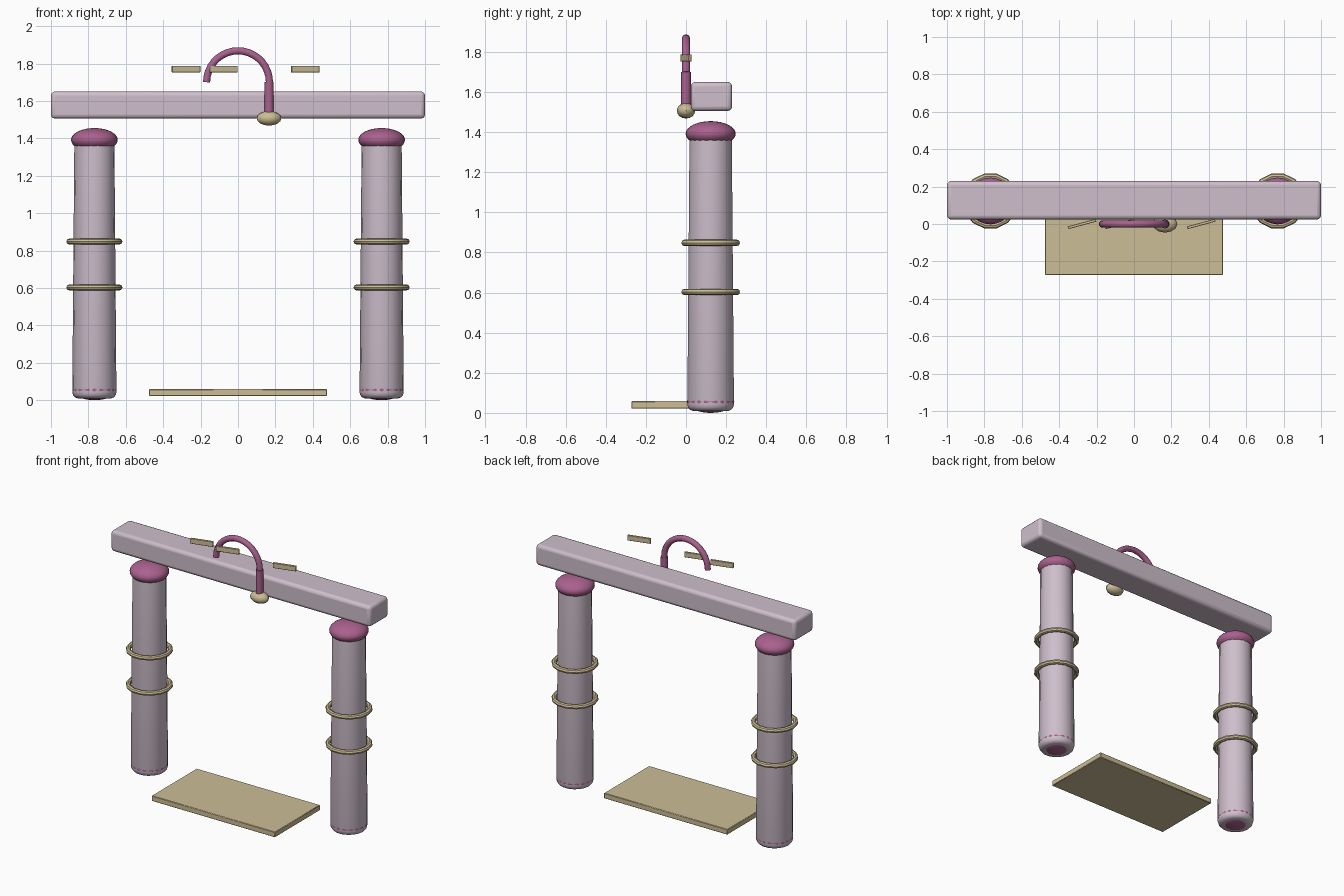
import bpy, math

if "Cube" in bpy.data.objects:
    bpy.data.objects.remove(bpy.data.objects["Cube"])


def material(name, rgb):
    m = bpy.data.materials.new(name)
    m.diffuse_color = (*rgb, 1)
    m.use_nodes = True
    m.node_tree.nodes["Principled BSDF"].inputs["Base Color"].default_value = m.diffuse_color
    return m


STONE = material("pale_stone", (0.62, 0.52, 0.60))
PLUM = material("plum", (0.40, 0.12, 0.27))
GOLD = material("sand_gold", (0.60, 0.51, 0.30))


def finish(name, mat, smooth=True):
    o = bpy.context.object
    o.name = name
    o.data.materials.append(mat)
    bpy.ops.object.transform_apply(location=False, rotation=False, scale=True)
    if smooth:
        bpy.ops.object.shade_smooth_by_angle(angle=math.radians(40))
    return o


def box(name, mat, loc, size, bevel=0.0, segments=1, turn=0.0):
    bpy.ops.mesh.primitive_cube_add(size=1, location=loc, rotation=(0, 0, turn))
    bpy.context.object.scale = size
    o = finish(name, mat)
    if bevel:
        b = o.modifiers.new("bevel", "BEVEL")
        b.width, b.segments = bevel, segments
    return o


def ellipsoid(name, mat, loc, radii, seg=24, rings=16):
    bpy.ops.mesh.primitive_uv_sphere_add(segments=seg, ring_count=rings, radius=1, location=loc)
    bpy.context.object.scale = radii
    return finish(name, mat)


def lathe(name, mat, loc, profile, n):
    verts = [(r * math.cos(math.tau * i / n), r * math.sin(math.tau * i / n), z)
             for r, z in profile for i in range(n)]
    faces = [(k * n + i, k * n + (i + 1) % n, (k + 1) * n + (i + 1) % n, (k + 1) * n + i)
             for k in range(len(profile) - 1) for i in range(n)]
    faces += [tuple(reversed(range(n))), tuple(range(len(verts) - n, len(verts)))]
    me = bpy.data.meshes.new(name)
    me.from_pydata(verts, [], faces)
    o = bpy.data.objects.new(name, me)
    o.location = loc
    bpy.context.collection.objects.link(o)
    bpy.ops.object.select_all(action="DESELECT")
    bpy.context.view_layer.objects.active = o
    o.select_set(True)
    return finish(name, mat)


# Two columns with foot, cap and rings
CY = 0.123
SHAFT = [(0.09, 0.01), (0.105, 0.016), (0.114, 0.027), (0.118, 0.042), (0.107, 1.385)]
for side, x in (("left", -0.768), ("right", 0.768)):
    lathe(f"column_{side}", STONE, (x, CY, 0), SHAFT, 18)
    ellipsoid(f"column_foot_{side}", PLUM, (x, CY, 0.055), (0.118, 0.118, 0.055))
    ellipsoid(f"column_cap_{side}", PLUM, (x, CY, 1.392), (0.125, 0.125, 0.063))
    for part, z in (("lower", 0.603), ("upper", 0.848)):
        bpy.ops.mesh.primitive_torus_add(location=(x, CY, z), major_segments=14, minor_segments=8,
                                         major_radius=0.134, minor_radius=0.016)
        finish(f"{part}_ring_{side}", GOLD)

# Crossbeam
box("crossbeam", STONE, (0, 0.127, 1.578), (2.0, 0.206, 0.145), 0.022, 3)

# Threshold slab
box("threshold_slab", GOLD, (0, -0.024, 0.04), (0.95, 0.496, 0.037), 0.003)

# Curved hook: half-circle tube, straight stem and knob
R = 0.168
cu = bpy.data.curves.new("hook_arc", "CURVE")
cu.dimensions = "3D"
cu.bevel_depth, cu.bevel_resolution, cu.use_fill_caps = 0.020, 3, True
sp = cu.splines.new("POLY")
STEPS = 18
sp.points.add(STEPS)
for i, p in enumerate(sp.points):
    a = math.pi * i / STEPS
    p.co = (R * math.cos(a), 0, 1.70 + R * math.sin(a), 1)
arc = bpy.data.objects.new("hook_arc", cu)
bpy.context.collection.objects.link(arc)
bpy.ops.object.select_all(action="DESELECT")
bpy.context.view_layer.objects.active = arc
arc.select_set(True)
bpy.ops.object.convert(target="MESH")
finish("hook_arc", PLUM)
bpy.ops.mesh.primitive_cylinder_add(vertices=14, radius=0.024, depth=0.2, location=(R - 0.002, 0, 1.60))
finish("hook_stem", PLUM)
ellipsoid("hook_knob", GOLD, (R - 0.002, 0, 1.507), (0.066, 0.046, 0.039), 12, 8)

# Small slanted plaques above the beam
for i, x in enumerate((-0.278, -0.078, 0.359)):
    box(f"plaque_{i + 1}", GOLD, (x, 0, 1.77), (0.155, 0.015, 0.036), 0.002, 1, math.radians(15))
